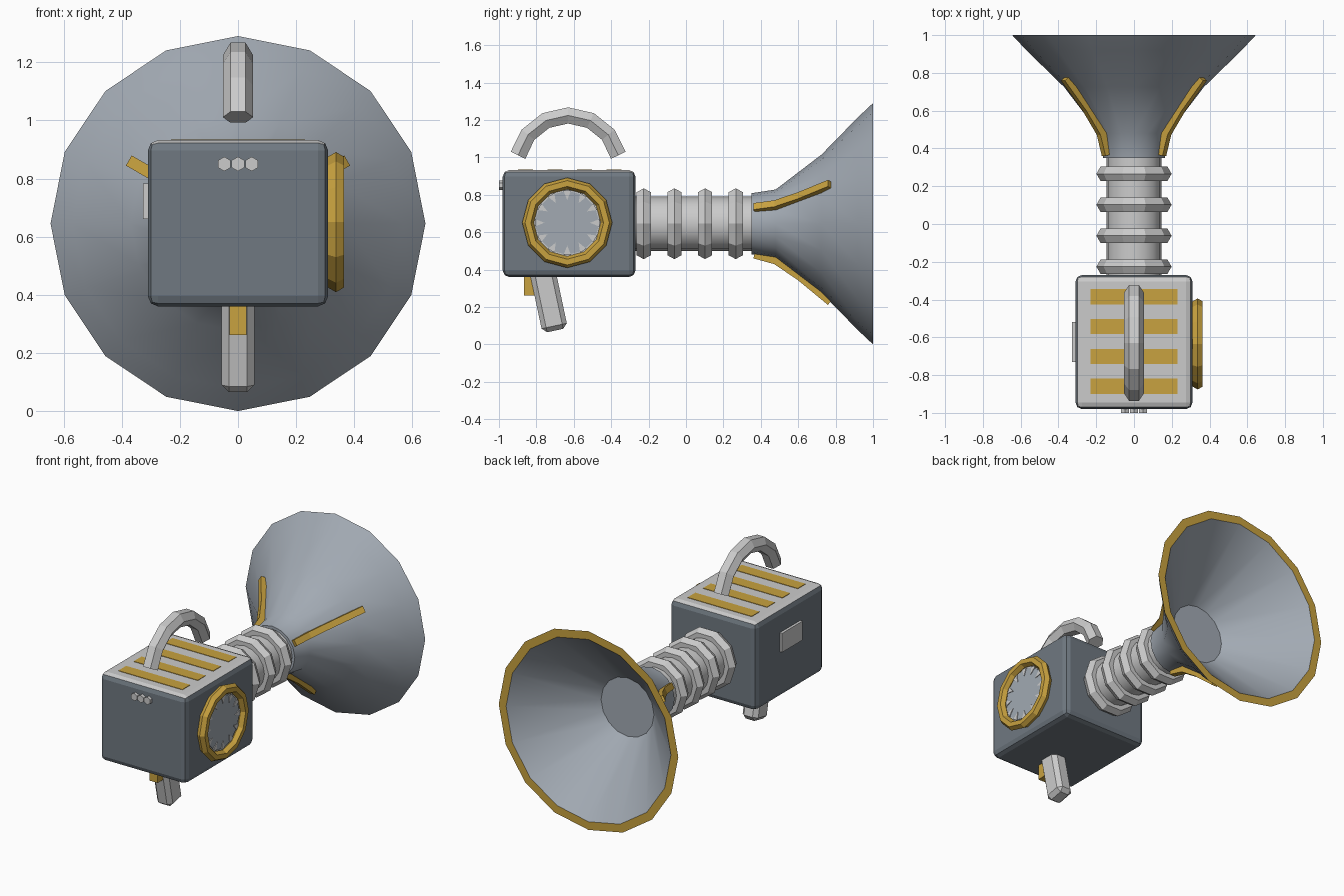
import bpy, bmesh
from math import sin, cos, pi, radians
from mathutils import Matrix, Vector

if "Cube" in bpy.data.objects:
    bpy.data.objects.remove(bpy.data.objects["Cube"])

AXIS_Z = 0.645


def material(name, rgb):
    m = bpy.data.materials.new(name)
    m.diffuse_color = (*rgb, 1)
    m.use_nodes = True
    m.node_tree.nodes["Principled BSDF"].inputs["Base Color"].default_value = m.diffuse_color
    return m


DARK = material("dark_metal", (0.16, 0.19, 0.22))
STEEL = material("steel", (0.36, 0.40, 0.45))
GOLD = material("gold", (0.58, 0.36, 0.05))
LIGHT = material("light_grey", (0.75, 0.75, 0.75))


def finish(name, bm, *mats):
    bmesh.ops.recalc_face_normals(bm, faces=bm.faces)
    me = bpy.data.meshes.new(name)
    bm.to_mesh(me)
    bm.free()
    ob = bpy.data.objects.new(name, me)
    bpy.context.collection.objects.link(ob)
    for m in mats:
        me.materials.append(m)
    return ob


def smooth(ob, angle):
    bpy.ops.object.select_all(action='DESELECT')
    ob.select_set(True)
    bpy.context.view_layer.objects.active = ob
    bpy.ops.object.shade_smooth_by_angle(angle=radians(angle))


def box(name, lo, hi, mat=LIGHT, bevel=0, segs=1, tilt=0):
    lo, hi = Vector(lo), Vector(hi)
    bm = bmesh.new()
    bmesh.ops.create_cube(bm, size=1)
    bmesh.ops.scale(bm, vec=hi - lo, verts=bm.verts)
    if bevel:
        bmesh.ops.bevel(bm, geom=bm.edges[:], offset=bevel, segments=segs,
                        profile=0.5, affect='EDGES')
    bm.transform(Matrix.Translation((lo + hi) / 2) @ Matrix.Rotation(tilt, 4, 'X'))
    return finish(name, bm, mat)


def cylinder(name, centre, r, depth, sides, rot, mat=LIGHT):
    bm = bmesh.new()
    bmesh.ops.create_cone(bm, cap_ends=True, segments=sides, radius1=r, radius2=r, depth=depth)
    bm.transform(Matrix.Translation(centre) @ Matrix.Rotation(pi / 2, 4, rot))
    return finish(name, bm, mat)


def torus(name, centre, rot, major, minor, sides, mat=LIGHT):
    bpy.ops.mesh.primitive_torus_add(location=centre, rotation=rot, major_radius=major,
                                     minor_radius=minor, major_segments=sides, minor_segments=6)
    ob = bpy.context.object
    ob.name = name
    ob.data.materials.append(mat)


def sweep(name, path, section, mat, matrix=Matrix()):
    """Sweep an (x, normal) section along a path of (y, z) points."""
    bm = bmesh.new()
    pts = [Vector(p) for p in path]
    rings = []
    for i, p in enumerate(pts):
        t = (pts[min(i + 1, len(pts) - 1)] - pts[max(i - 1, 0)]).normalized()
        rings.append([bm.verts.new((u, p.x - t.y * v, p.y + t.x * v)) for u, v in section])
    n = len(section)
    for a, b in zip(rings, rings[1:]):
        for i in range(n):
            bm.faces.new((a[i], a[(i + 1) % n], b[(i + 1) % n], b[i]))
    bm.faces.new(rings[0])
    bm.faces.new(rings[-1])
    bm.transform(matrix)
    return finish(name, bm, mat)


# Body with a light top
body = box("body", (-0.31, -0.98, 0.36), (0.31, -0.27, 0.932), DARK, 0.035, 2)
body.data.materials.append(LIGHT)
for f in body.data.polygons:
    if f.normal.z > 0.8:
        f.material_index = 1

# Top stripes
for i in range(4):
    y = -0.385 - 0.158 * i
    box(f"top_stripe_{i + 1}", (-0.23, y - 0.04, 0.92), (0.23, y + 0.04, 0.935), GOLD)

# Carrying handle
arc = [radians(167 - 154 * i / 6) for i in range(7)]
hexagon = [(0.052 * cos(i * pi / 3), 0.05 * sin(i * pi / 3)) for i in range(6)]
sweep("carry_handle", [(-0.63 + 0.275 * cos(a), 0.949 + 0.275 * sin(a)) for a in arc],
      hexagon, LIGHT)

# Grip and trigger
box("grip", (-0.056, -0.806, 0.07), (0.056, -0.668, 0.43), LIGHT, 0.025, 1, radians(12))
box("trigger", (-0.03, -0.867, 0.262), (0.03, -0.77, 0.40), GOLD)

# Side plate and front buttons
box("side_plate", (-0.327, -0.73, 0.66), (-0.30, -0.52, 0.783))
for i in (-1, 0, 1):
    cylinder(f"button_{i + 2}", (0.047 * i, -0.98, 0.85), 0.025, 0.04, 6, 'X')

# Dial on the right side
DIAL = Vector((0, -0.635, 0.65))
torus("dial_rim", DIAL + Vector((0.337, 0, 0)), (0, pi / 2, 0), 0.21, 0.031, 12, GOLD)
cylinder("dial_plate", DIAL + Vector((0.315, 0, 0)), 0.205, 0.03, 12, 'Y')
cylinder("dial_face", DIAL + Vector((0.32, 0, 0)), 0.172, 0.03, 12, 'Y', STEEL)
bm = bmesh.new()
for i in range(12):
    turn = Matrix.Translation(DIAL) @ Matrix.Rotation(i * pi / 6, 4, 'X')
    lo, hi = [[bm.verts.new(turn @ Vector((x, y, z))) for y, z in
               ((-0.02, 0.172), (0.02, 0.172), (0, 0.122))] for x in (0.33, 0.339)]
    bm.faces.new(lo)
    bm.faces.new(hi)
    for k in range(3):
        bm.faces.new((lo[k], lo[(k + 1) % 3], hi[(k + 1) % 3], hi[k]))
finish("dial_ticks", bm, LIGHT)

# Ribbed neck
smooth(cylinder("neck", (0, 0.045, AXIS_Z), 0.145, 0.67, 16, 'X'), 30)
for i in range(4):
    torus(f"neck_ring_{i + 1}", (0, -0.226 + 0.164 * i, AXIS_Z), (pi / 2, 0, 0), 0.155, 0.044, 10)

# Flared horn: outer skin, rim face, inner cone, both ends closed
profile = [(0.35, 0.163), (0.48, 0.183), (0.725, 0.37), (0.92, 0.57), (1.0, 0.645),
           (1.0, 0.592), (0.6, 0.19)]
bm = bmesh.new()
rings = [[bm.verts.new((r * sin(k * pi / 8), y, AXIS_Z + r * cos(k * pi / 8)))
          for k in range(16)] for y, r in profile]
for j, (a, b) in enumerate(zip(rings, rings[1:])):
    for k in range(16):
        f = bm.faces.new((a[k], a[(k + 1) % 16], b[(k + 1) % 16], b[k]))
        f.material_index = int(j == 4)
bm.faces.new(rings[0])
bm.faces.new(rings[-1])
smooth(finish("horn", bm, STEEL, GOLD), 40)

# Three gold fins along the horn
for i, a in enumerate((60, -60, 180)):
    sweep(f"horn_fin_{i + 1}", [(0.365, 0.168), (0.48, 0.2), (0.61, 0.288), (0.77, 0.42)],
          [(-0.02, -0.02), (0.02, -0.02), (0.02, 0.018), (-0.02, 0.018)], GOLD,
          Matrix.Translation((0, 0, AXIS_Z)) @ Matrix.Rotation(radians(a), 4, 'Y'))
